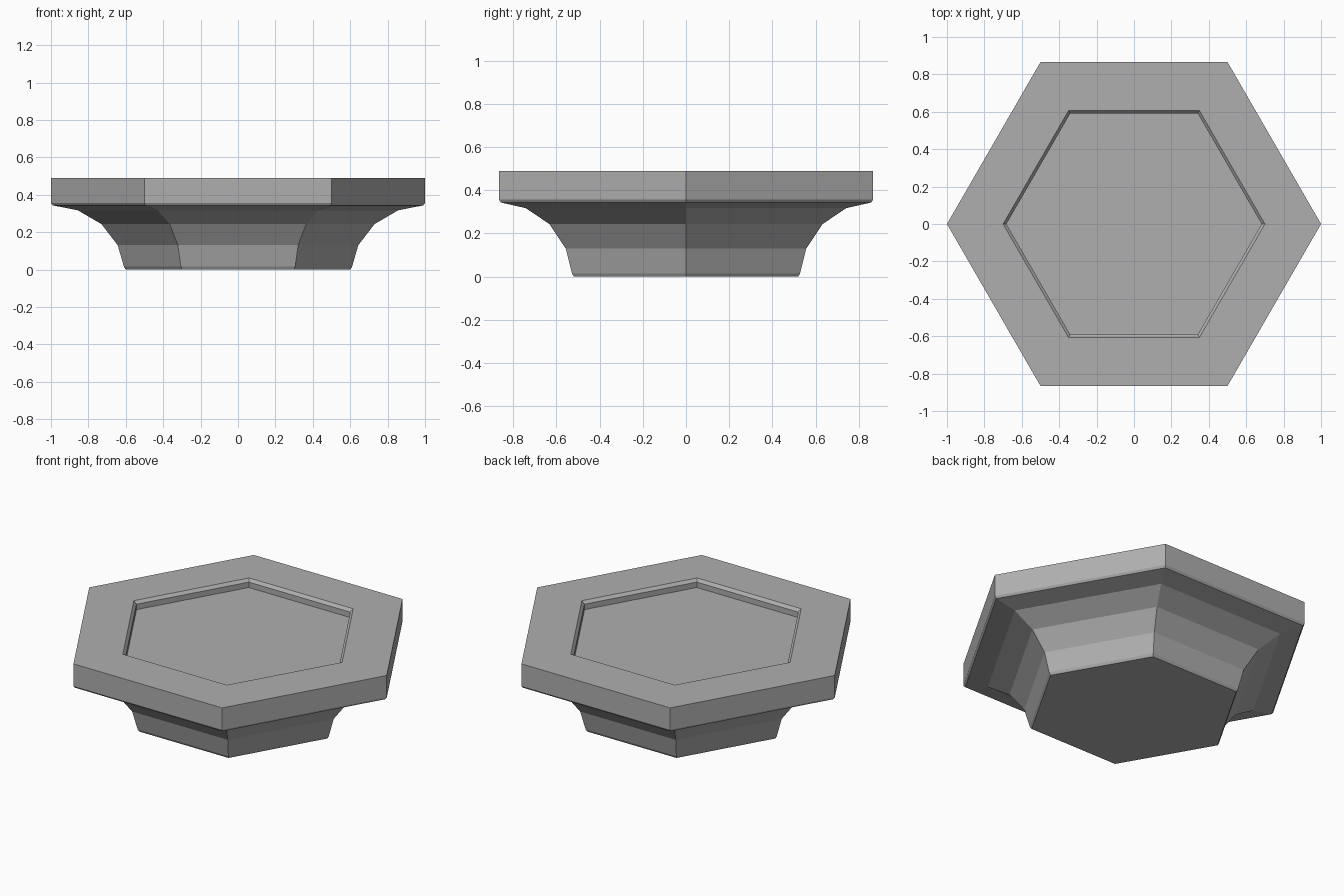
import bpy
import bmesh
from math import cos, sin, pi

# Remove the default cube
cube = bpy.data.objects.get("Cube")
if cube:
    bpy.data.objects.remove(cube, do_unlink=True)

SIDES = 6

# One plain grey material
grey = bpy.data.materials.new("stone grey")
grey.use_nodes = True
colour = (0.43, 0.43, 0.43, 1)
grey.diffuse_color = colour
grey.node_tree.nodes["Principled BSDF"].inputs["Base Color"].default_value = colour


def hex_ring(bm, radius, z):
    return [bm.verts.new((radius * cos(2 * pi * i / SIDES),
                          radius * sin(2 * pi * i / SIDES), z))
            for i in range(SIDES)]


def lathe_hexagon(name, profile):
    """Sweep a (corner radius, height) profile round six sides and cap its ends."""
    bm = bmesh.new()
    rings = [hex_ring(bm, r, z) for r, z in profile]
    for low, high in zip(rings, rings[1:]):
        for i in range(SIDES):
            j = (i + 1) % SIDES
            bm.faces.new((low[i], low[j], high[j], high[i]))
    bm.faces.new(reversed(rings[0]))
    bm.faces.new(rings[-1])
    bmesh.ops.recalc_face_normals(bm, faces=bm.faces)
    mesh = bpy.data.meshes.new(name)
    bm.to_mesh(mesh)
    bm.free()
    mesh.materials.append(grey)
    obj = bpy.data.objects.new(name, mesh)
    bpy.context.collection.objects.link(obj)
    return obj


foot = [(0.6, 0), (0.61, 0.015)]
flare = [(0.643, 0.13), (0.73, 0.243), (0.857, 0.317), (0.99, 0.343)]
rim = [(1, 0.356), (1, 0.49)]
recess = [(0.7, 0.49), (0.682, 0.473), (0.682, 0.44)]

# Flared hexagonal base with a shallow tray in the top
lathe_hexagon("hexagonal_base", foot + flare + rim + recess)
